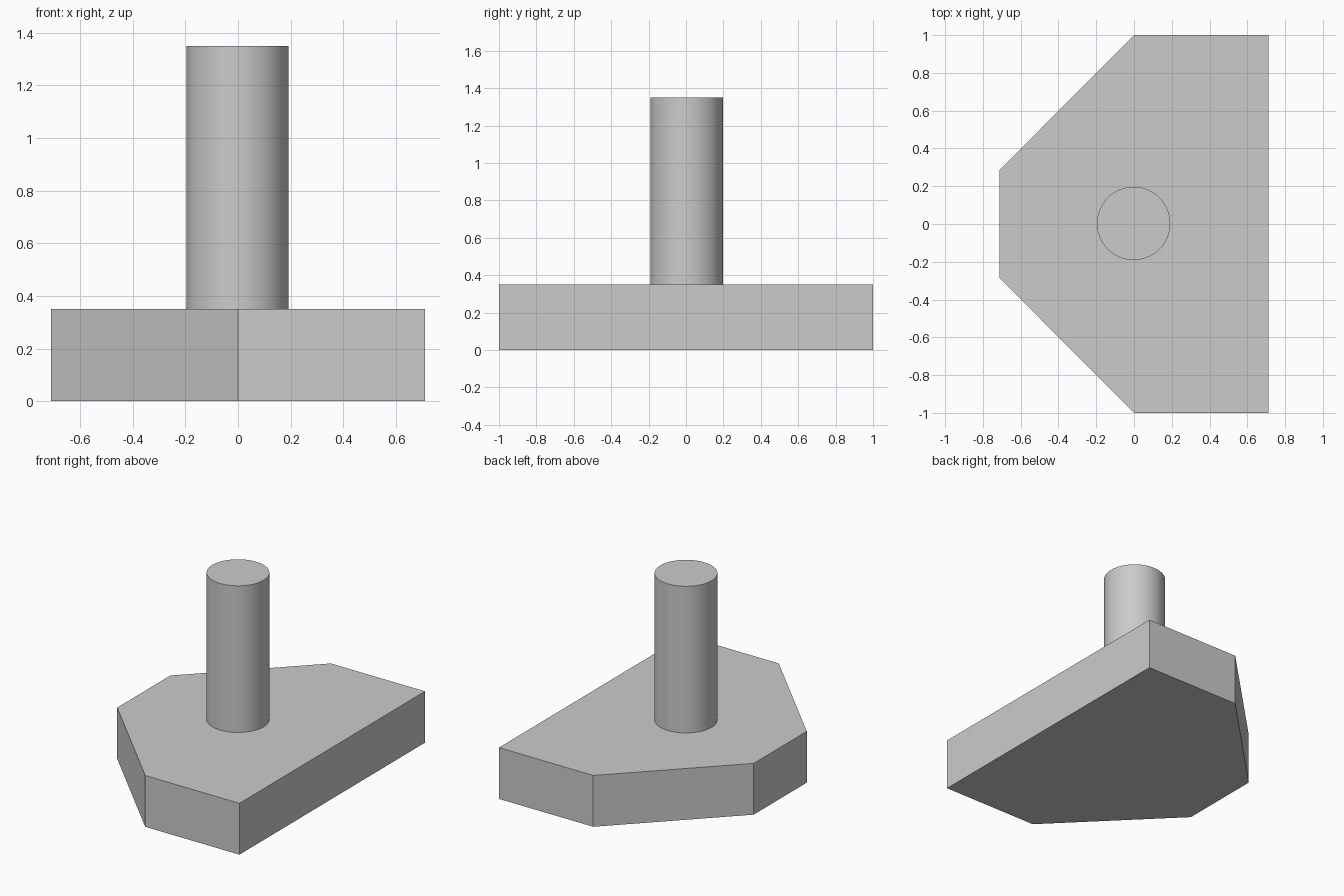
import bpy
import bmesh
import math

cube = bpy.data.objects.get("Cube")
if cube:
    bpy.data.objects.remove(cube, do_unlink=True)

# Single grey material
grey = bpy.data.materials.new("plain grey")
grey.use_nodes = True
colour = (0.6, 0.6, 0.6, 1)
grey.diffuse_color = colour
grey.node_tree.nodes["Principled BSDF"].inputs["Base Color"].default_value = colour


def extrude_profile(name, points, bottom, top):
    """Make a closed solid by extruding an outline upwards."""
    bm = bmesh.new()
    base = bm.faces.new([bm.verts.new((x, y, bottom)) for x, y in points])
    result = bmesh.ops.extrude_face_region(bm, geom=[base], use_keep_orig=True)
    raised = [v for v in result["geom"] if isinstance(v, bmesh.types.BMVert)]
    bmesh.ops.translate(bm, verts=raised, vec=(0, 0, top - bottom))
    bmesh.ops.recalc_face_normals(bm, faces=bm.faces)
    mesh = bpy.data.meshes.new(name)
    bm.to_mesh(mesh)
    bm.free()
    mesh.materials.append(grey)
    obj = bpy.data.objects.new(name, mesh)
    bpy.context.collection.objects.link(obj)
    return obj


# Base plate: half outline mirrored across y
half = [(0.711, -1), (0, -1), (-0.711, -0.286)]
outline = half + [(x, -y) for x, y in reversed(half)]
base_height = 0.35
extrude_profile("base_plate", outline, 0, base_height)

# Round post standing on the plate
sides = 64
radius = 0.194
circle = [(radius * math.cos(math.tau * i / sides) - 0.002,
           radius * math.sin(math.tau * i / sides) + 0.003) for i in range(sides)]
post = extrude_profile("post", circle, base_height, 1.35)
bpy.ops.object.select_all(action="DESELECT")
post.select_set(True)
bpy.context.view_layer.objects.active = post
bpy.ops.object.shade_smooth_by_angle(angle=math.radians(30))
